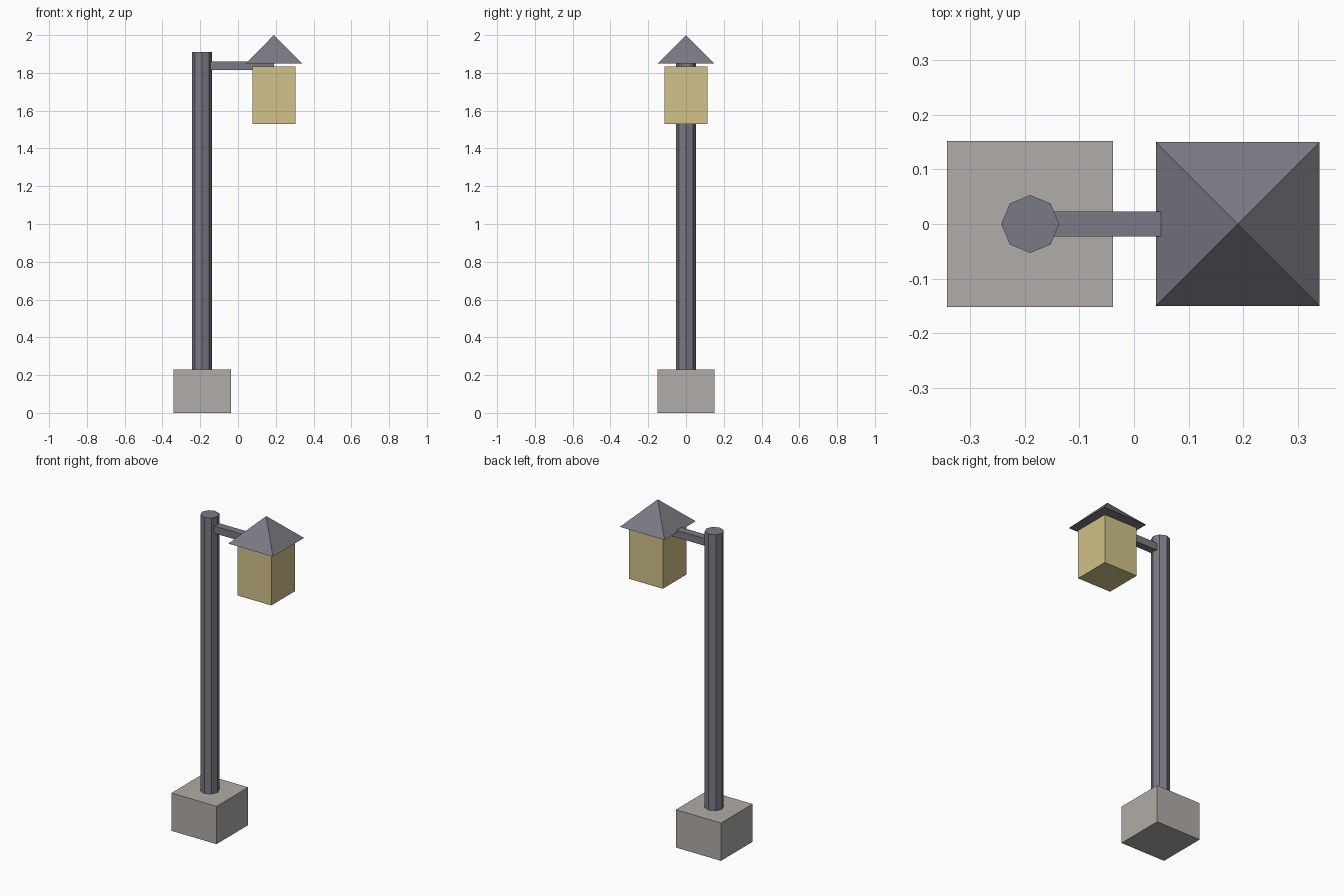
import bpy, math

if "Cube" in bpy.data.objects:
    bpy.data.objects.remove(bpy.data.objects["Cube"])


def material(name, rgb):
    m = bpy.data.materials.new(name)
    lin = [(c / 255 / 12.92) if c < 10 else ((c / 255 + 0.055) / 1.055) ** 2.4 for c in rgb]
    m.diffuse_color = (*lin, 1)
    m.use_nodes = True
    m.node_tree.nodes["Principled BSDF"].inputs["Base Color"].default_value = m.diffuse_color
    return m


stone = material("warm grey stone", (176, 172, 168))
metal = material("dark grey metal", (122, 122, 132))
glass = material("pale yellow glass", (209, 194, 138))


def finish(name, mat):
    ob = bpy.context.object
    ob.name = name
    ob.data.materials.append(mat)
    bpy.ops.object.transform_apply(location=False, rotation=True, scale=True)
    return ob


def box(name, mat, x, y, z):
    """Box from (min, max) pairs on each axis."""
    spans = (x, y, z)
    bpy.ops.mesh.primitive_cube_add(size=1, location=[(a + b) / 2 for a, b in spans])
    bpy.context.object.scale = [b - a for a, b in spans]
    return finish(name, mat)


POLE_X, LAMP_X = -0.19, 0.19

# Square footing
box("base", stone, (POLE_X - 0.152, POLE_X + 0.152), (-0.152, 0.152), (0, 0.23))

# Octagonal post, corners on the axes
bpy.ops.mesh.primitive_cylinder_add(vertices=8, radius=0.053, depth=1.68,
                                    location=(POLE_X, 0, 1.07))
finish("post", metal)

# Arm reaching from the post to the lantern centre
box("arm", metal, (POLE_X, LAMP_X), (-0.023, 0.023), (1.815, 1.859))

# Lantern body
box("lantern", glass, (LAMP_X - 0.114, LAMP_X + 0.114), (-0.114, 0.114), (1.53, 1.833))

# Pyramid roof
bpy.ops.mesh.primitive_cone_add(vertices=4, radius1=0.15 * math.sqrt(2), radius2=0, depth=0.15,
                                location=(LAMP_X, 0, 1.925), rotation=(0, 0, math.pi / 4))
finish("roof", metal)
